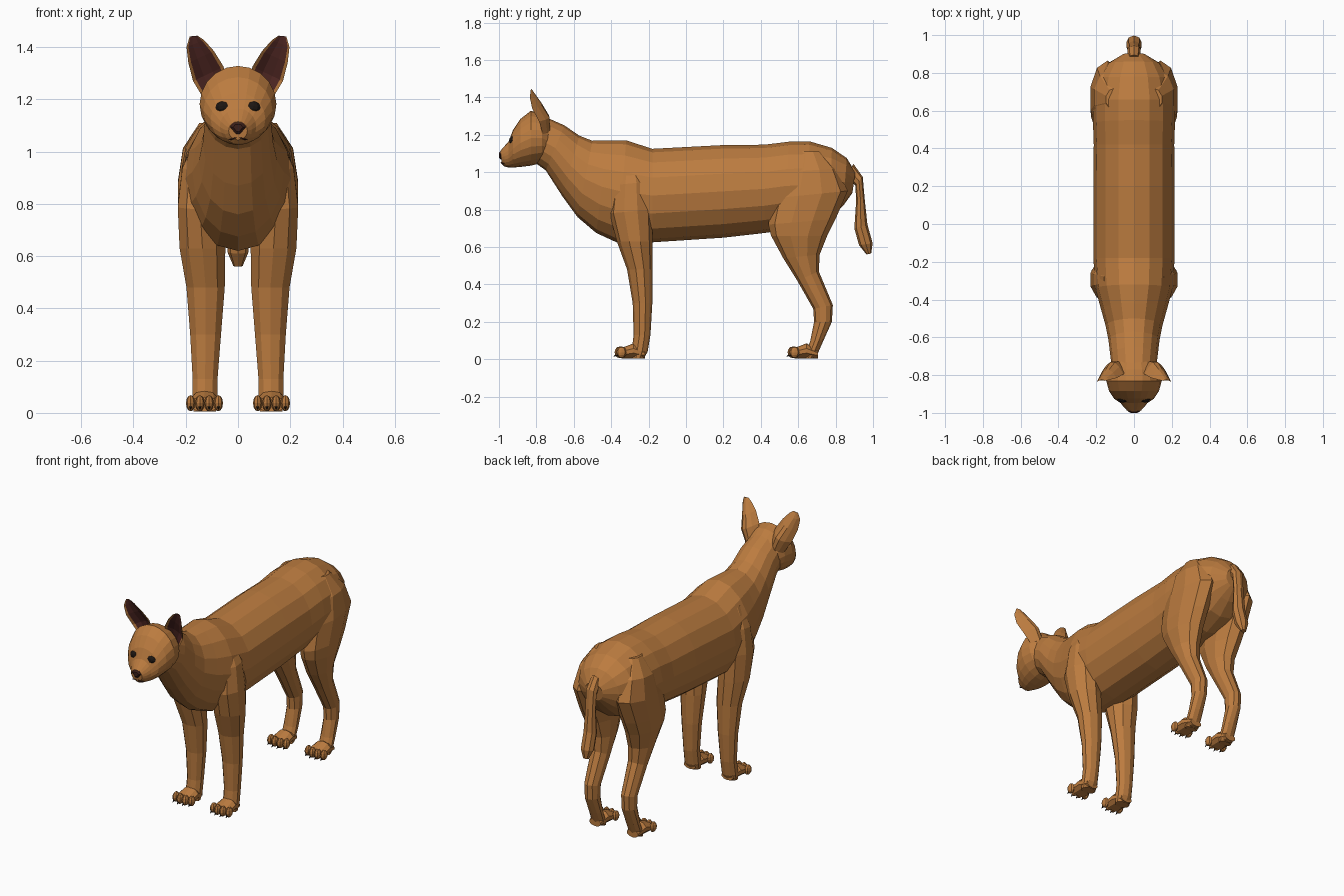
import bpy, bmesh
from math import sin, cos, pi
from mathutils import Vector, Matrix


def material(name, rgb):
    m = bpy.data.materials.new(name)
    m.diffuse_color = (*rgb, 1)
    return m


FUR = material("fur", (0.5, 0.2, 0.05))
INNER = material("inner_ear", (0.085, 0.022, 0.018))
BLACK = material("dark", (0.012, 0.008, 0.006))
NOSE = material("nose_skin", (0.045, 0.014, 0.01))


def finish(name, bm, mats, mirror=False):
    bmesh.ops.recalc_face_normals(bm, faces=bm.faces)
    me = bpy.data.meshes.new(name)
    bm.to_mesh(me)
    bm.free()
    for m in mats:
        me.materials.append(m)
    ob = bpy.data.objects.new(name, me)
    bpy.context.collection.objects.link(ob)
    if mirror:
        ob.modifiers.new("Mirror", 'MIRROR').use_mirror_merge = False
    return ob


def loft(bm, rings, dark=()):
    """Skin a list of point rings; sides listed in dark use material 1."""
    vs = [[bm.verts.new(p) for p in r] for r in rings]
    n = len(vs[0])
    for a, b in zip(vs, vs[1:]):
        for j in range(n):
            k = (j + 1) % n
            bm.faces.new((a[j], a[k], b[k], b[j])).material_index = int(j in dark)
    bm.faces.new(vs[0])
    bm.faces.new(vs[-1])


def ring(y1, z1, y2, z2, w, cx=0.0, n=16):
    """Ellipse across x whose other axis runs between two side-view points."""
    c = Vector((cx, (y1 + y2) / 2, (z1 + z2) / 2))
    h = Vector((0, (y1 - y2) / 2, (z1 - z2) / 2))
    return [c + h * cos(2 * pi * i / n) + Vector((w * sin(2 * pi * i / n), 0, 0))
            for i in range(n)]


def ball(bm, loc, size, u=10, v=7, rot=0.0):
    bmesh.ops.create_uvsphere(
        bm, u_segments=u, v_segments=v, radius=1,
        matrix=Matrix.Translation(loc) @ Matrix.Rotation(rot, 4, 'Y')
        @ Matrix.Diagonal((*size, 1)))


# Torso and neck: top y,z / bottom y,z / half width
bm = bmesh.new()
loft(bm, [ring(*r) for r in (
    (-.74, 1.29, -.82, 1.06, .115), (-.65, 1.25, -.75, 1.01, .125),
    (-.57, 1.195, -.66, .87, .135), (-.5, 1.168, -.58, .76, .15),
    (-.42, 1.17, -.48, .675, .175), (-.32, 1.17, -.36, .62, .205),
    (-.18, 1.125, -.18, .625, .215), (.2, 1.145, .2, .65, .215),
    (.42, 1.147, .42, .675, .213), (.55, 1.163, .52, .69, .217),
    (.66, 1.165, .65, .70, .217), (.78, 1.13, .77, .75, .19),
    (.86, 1.075, .84, .82, .14), (.905, 1.0, .89, .89, .06))])
finish("body", bm, [FUR])

# Head with muzzle
bm = bmesh.new()
loft(bm, [ring(*r, n=20) for r in (
    (-.70, 1.26, -.74, 1.06, .10), (-.77, 1.315, -.77, 1.05, .138),
    (-.83, 1.328, -.83, 1.035, .147), (-.885, 1.285, -.885, 1.028, .132),
    (-.925, 1.225, -.925, 1.025, .105), (-.948, 1.165, -.95, 1.025, .07),
    (-.97, 1.14, -.97, 1.03, .054), (-.992, 1.115, -.985, 1.045, .036))])
finish("head", bm, [FUR])

# Eyes
bm = bmesh.new()
ball(bm, (.058, -.922, 1.17), (.03, .024, .024), rot=0.2)
finish("eyes", bm, [BLACK], True)

# Nose: wide at the top, narrow below, and the mouth line
bm = bmesh.new()
loft(bm, [[(x * s, y, 1.09 + (z - 1.09) * s) for x, z in (
    (-.018, 1.112), (.018, 1.112), (.031, 1.095), (.008, 1.068),
    (-.008, 1.068), (-.031, 1.095))] for s, y in ((1, -.965), (1, -.992), (.6, -1.0))])
finish("nose", bm, [NOSE])
bm = bmesh.new()
ball(bm, (.018, -.977, 1.05), (.02, .014, .003), rot=0.3)
finish("mouth", bm, [NOSE], True)

# Ears: inner edge / outer edge / cup depth
bm = bmesh.new()
rings = []
for a, b, d in (((.045, -.765, 1.26), (.13, -.765, 1.20), .04),
                ((.055, -.795, 1.325), (.172, -.785, 1.27), .062),
                ((.092, -.815, 1.385), (.19, -.822, 1.34), .05),
                ((.13, -.825, 1.427), (.197, -.835, 1.40), .025),
                ((.155, -.83, 1.444), (.185, -.83, 1.441), .006)):
    a, b = Vector(a), Vector(b)
    back = [(f, 1.0) for f in (0, .2, .4, .6, .8, 1)]
    front = [(f, .5) for f in (.9, .65, .35, .1)]
    rings.append([a.lerp(b, f) + Vector((0, k * d * sin(pi * f), 0))
                  for f, k in back + front])
loft(bm, rings, dark=(6, 7, 8))
finish("ears", bm, [FUR, INNER], True)

# Legs: front y,z / back y,z / half width / centre x
FRONT = ((-.35, 1.06, -.24, 1.06, .05, .11), (-.39, .93, -.20, .95, .08, .137),
         (-.41, .78, -.18, .80, .09, .145), (-.37, .63, -.178, .63, .092, .136),
         (-.315, .48, -.178, .48, .077, .124), (-.285, .3, -.18, .3, .062, .124),
         (-.28, .13, -.19, .13, .05, .126), (-.29, .05, -.205, .04, .05, .127),
         (-.29, .005, -.225, .005, .045, .127))
HIND = ((.60, 1.11, .72, 1.11, .05, .10), (.53, 1.0, .81, 1.02, .085, .13),
        (.465, .86, .865, .90, .095, .14), (.44, .72, .80, .75, .088, .143),
        (.455, .66, .755, .66, .083, .14), (.52, .54, .715, .56, .068, .13),
        (.595, .42, .71, .47, .056, .126), (.68, .27, .785, .29, .046, .126),
        (.685, .2, .78, .2, .044, .126), (.665, .1, .735, .1, .045, .126),
        (.64, .03, .70, .02, .045, .127), (.64, .005, .68, .005, .04, .127))
for name, rows, oy in (("front", FRONT, 0.0), ("hind", HIND, .925)):
    bm = bmesh.new()
    loft(bm, [ring(*r, n=10) for r in rows])
    # Paw pad and four toes
    loft(bm, [ring(y + oy, t, y + oy, .005, w, .128, 10) for y, t, w in (
        (-.22, .05, .04), (-.28, .085, .055), (-.345, .06, .06))])
    toes = [(.075 + .0355 * i, -.345 - (.01 if i in (1, 2) else 0) + oy) for i in range(4)]
    for x, y in toes:
        ball(bm, (x, y, .037), (.0175, .027, .031), 8, 6)
    finish(name + "_legs", bm, [FUR], True)
    # Claws
    bm = bmesh.new()
    for x, y in toes:
        bmesh.ops.create_cone(
            bm, cap_ends=True, segments=5, radius1=.008, radius2=.001, depth=.024,
            matrix=Matrix.Translation((x, y - .023, .02)) @ Matrix.Rotation(2.1, 4, 'X'))
    finish(name + "_claws", bm, [BLACK], True)

# Tail hanging behind the rump
bm = bmesh.new()
loft(bm, [ring(*r, n=8) for r in (
    (.86, .97, .895, 1.045, .03), (.905, .93, .945, .975, .036),
    (.91, .85, .955, .86, .034), (.90, .70, .97, .72, .04),
    (.925, .61, .998, .62, .04), (.965, .56, .99, .565, .018))])
finish("tail", bm, [FUR])
